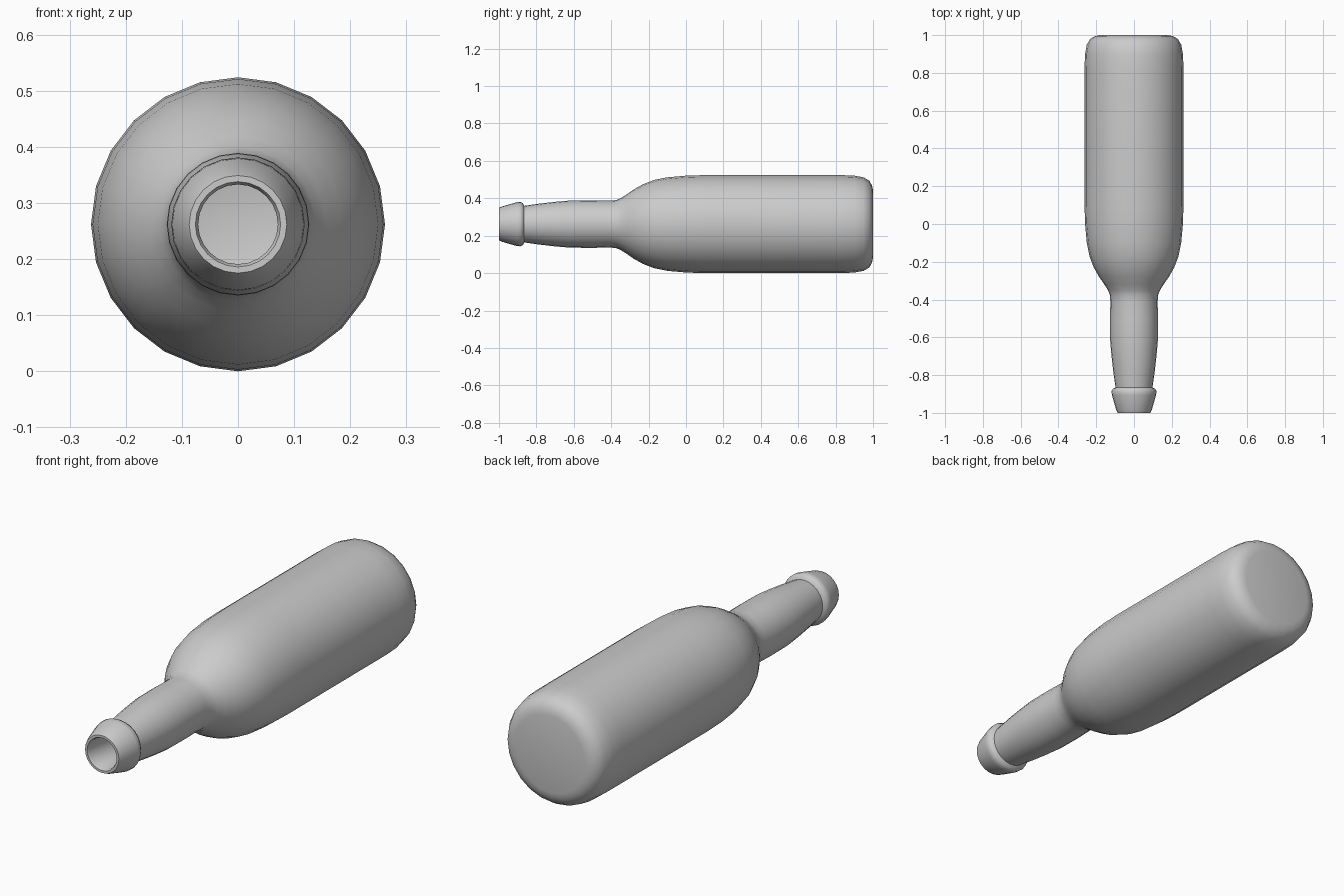
import bpy, bmesh, math
from mathutils import Vector

cube = bpy.data.objects.get("Cube")
if cube:
    bpy.data.objects.remove(cube, do_unlink=True)

SIDES = 24
RADIUS = 0.262

# Plain grey material
grey = bpy.data.materials.new("plain_grey")
grey.use_nodes = True
colour = (0.6, 0.6, 0.6, 1)
grey.diffuse_color = colour
grey.node_tree.nodes["Principled BSDF"].inputs["Base Color"].default_value = colour

# Half profiles as (distance along y, radius)
base = [(1, 0), (1, 0.18), (0.995, 0.205), (0.98, 0.232), (0.95, 0.25), (0.9, 0.259), (0.83, RADIUS)]
body = [(0.45, RADIUS), (0.1, RADIUS), (0, 0.259), (-0.1, 0.25), (-0.17, 0.236), (-0.23, 0.213)]
shoulder = [(-0.28, 0.185), (-0.32, 0.157), (-0.35, 0.138), (-0.375, 0.128), (-0.41, 0.125)]
neck = [(-0.5, 0.127), (-0.62, 0.126), (-0.7, 0.119), (-0.78, 0.11), (-0.865, 0.098)]
lip = [(-0.872, 0.112), (-0.885, 0.119), (-0.905, 0.117), (-0.985, 0.094), (-1, 0.087), (-1, 0.076), (-0.99, 0.071)]
inside = [(-0.85, 0.071), (-0.62, 0.095), (-0.41, 0.097), (-0.28, 0.155), (-0.1, 0.22),
          (0.1, 0.232), (0.9, 0.232), (0.96, 0.18), (0.96, 0)]

# Revolve the whole wall around the y axis
bm = bmesh.new()
verts = [bm.verts.new((0, y, r)) for y, r in base + body + shoulder + neck + lip + inside]
edges = [bm.edges.new(pair) for pair in zip(verts, verts[1:])]
bmesh.ops.spin(bm, geom=verts + edges, cent=(0, 0, 0), axis=(0, 1, 0),
               angle=math.tau, steps=SIDES, use_merge=False)
bmesh.ops.remove_doubles(bm, verts=bm.verts[:], dist=0.0005)
bmesh.ops.translate(bm, verts=bm.verts[:], vec=Vector((0, 0, RADIUS)))
bmesh.ops.recalc_face_normals(bm, faces=bm.faces[:])

mesh = bpy.data.meshes.new("bottle")
bm.to_mesh(mesh)
bm.free()
mesh.materials.append(grey)
bottle = bpy.data.objects.new("bottle", mesh)
bpy.context.collection.objects.link(bottle)

# Smooth surface with a crisp step under the lip
bpy.ops.object.select_all(action="DESELECT")
bottle.select_set(True)
bpy.context.view_layer.objects.active = bottle
bpy.ops.object.shade_smooth_by_angle(angle=math.radians(55))
